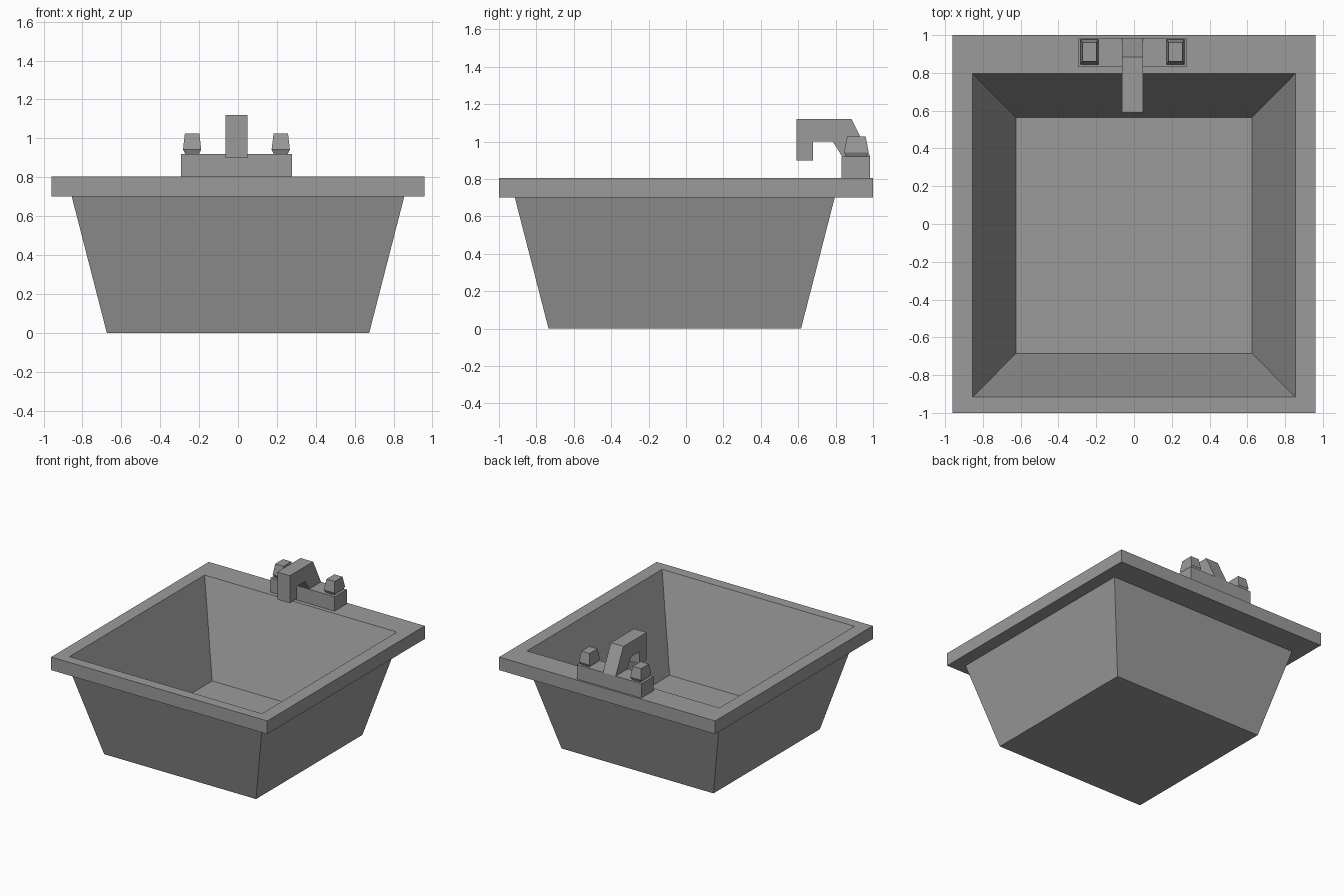
import bpy
import bmesh

cube = bpy.data.objects.get("Cube")
if cube:
    bpy.data.objects.remove(cube, do_unlink=True)

grey = bpy.data.materials.new("plain grey")
grey.use_nodes = True
colour = (0.33, 0.33, 0.33, 1)
grey.diffuse_color = colour
grey.node_tree.nodes["Principled BSDF"].inputs["Base Color"].default_value = colour


def loft(name, rings):
    """Join a stack of matching rings into a closed flat-shaded solid."""
    bm = bmesh.new()
    loops = [[bm.verts.new(p) for p in ring] for ring in rings]
    count = len(loops[0])
    for low, high in zip(loops, loops[1:]):
        for i in range(count):
            j = (i + 1) % count
            bm.faces.new((low[i], low[j], high[j], high[i]))
    bm.faces.new(loops[0][::-1])
    bm.faces.new(loops[-1])
    bmesh.ops.recalc_face_normals(bm, faces=bm.faces)
    mesh = bpy.data.meshes.new(name)
    bm.to_mesh(mesh)
    bm.free()
    mesh.materials.append(grey)
    obj = bpy.data.objects.new(name, mesh)
    bpy.context.collection.objects.link(obj)
    return obj


def rect(cx, cy, hx, hy, z):
    return [(cx + sx * hx, cy + sy * hy, z)
            for sx, sy in ((-1, -1), (1, -1), (1, 1), (-1, 1))]


# Basin: outer walls, overhanging rim, then down the inside to the floor
RIM = 0.805
BOWL_Y = -0.06
loft("basin", [
    rect(0, BOWL_Y, 0.675, 0.675, 0),
    rect(0, BOWL_Y, 0.855, 0.855, 0.7),
    rect(0, 0, 0.96, 1, 0.7),
    rect(0, 0, 0.96, 1, RIM),
    rect(0, BOWL_Y, 0.855, 0.857, RIM),
    rect(0, BOWL_Y, 0.625, 0.625, 0.105),
])

# Tap block on the back rim
TAP_X = -0.008
DECK = 0.92
loft("tap_base", [rect(TAP_X, 0.908, 0.285, 0.077, z) for z in (RIM, DECK)])

# Spout: side profile (y, z) extruded across x
profile = [(0.59, 0.9), (0.68, 0.9), (0.68, 1.0), (0.785, 1.0),
           (0.835, DECK), (0.985, DECK), (0.885, 1.12), (0.59, 1.12)]
loft("spout", [[(TAP_X + side * 0.056, y, z) for y, z in profile]
               for side in (-1, 1)])

# Handles: narrow foot, flared shoulder, tapered top
for side, name in ((-1, "right_handle"), (1, "left_handle")):
    x = TAP_X + side * 0.228
    loft(name, [rect(x, 0.911, hx, hy, z) for hx, hy, z in (
        (0.036, 0.056, DECK), (0.047, 0.066, 0.942), (0.037, 0.05, 1.026))])
